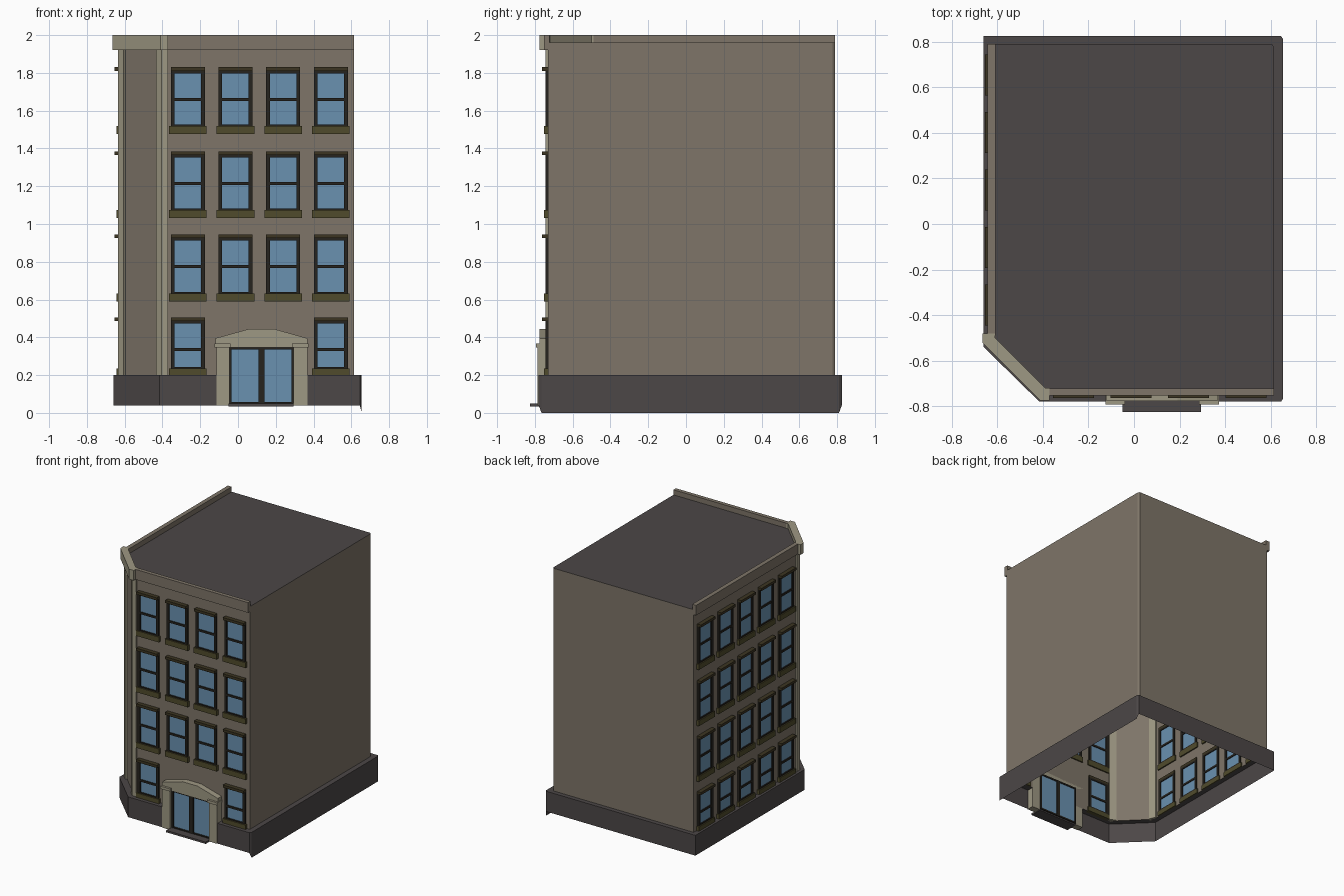
import bpy, bmesh

if "Cube" in bpy.data.objects:
    bpy.data.objects.remove(bpy.data.objects["Cube"])

def material(name, rgb):
    m = bpy.data.materials.new(name)
    lin = [((c / 255 + 0.055) / 1.055) ** 2.4 for c in rgb]
    m.diffuse_color = (*lin, 1)
    m.use_nodes = True
    m.node_tree.nodes["Principled BSDF"].inputs["Base Color"].default_value = m.diffuse_color
    return m

WALL = material("wall brown", (126, 117, 104))
STONE = material("light stone", (158, 152, 131))
DARK = material("dark grey", (76, 71, 71))
BLACK = material("frame black", (38, 35, 30))
GLASS = material("window blue", (106, 145, 176))
SILL = material("sill olive", (80, 75, 44))
LINTEL = material("lintel dark olive", (60, 53, 34))

def finish(name, bm, *mats):
    bmesh.ops.recalc_face_normals(bm, faces=bm.faces)
    me = bpy.data.meshes.new(name)
    bm.to_mesh(me)
    bm.free()
    for m in mats:
        me.materials.append(m)
    ob = bpy.data.objects.new(name, me)
    bpy.context.collection.objects.link(ob)
    return ob

def add_prism(bm, pts, vec):
    """Closed prism from a planar outline pushed along vec."""
    a = [bm.verts.new(p) for p in pts]
    b = [bm.verts.new([p[i] + vec[i] for i in range(3)]) for p in pts]
    n = len(a)
    bm.faces.new(a)
    bm.faces.new(b[::-1])
    for i in range(n):
        j = (i + 1) % n
        bm.faces.new((a[i], b[i], b[j], a[j]))

def add_box(bm, x0, x1, y0, y1, z0, z1):
    add_prism(bm, [(x0, y0, z0), (x1, y0, z0), (x1, y1, z0), (x0, y1, z0)], (0, 0, z1 - z0))

def column(name, pts, z0, z1, mat):
    bm = bmesh.new()
    add_prism(bm, [(x, y, z0) for x, y in pts], (0, 0, z1 - z0))
    return finish(name, bm, mat)

def swap(pts):
    """Mirror a plan outline across the cut corner."""
    return [(y + 0.11, x - 0.11) for x, y in pts]

# walls, open below, with the flat roof
plan = [(-0.40, -0.73), (0.615, -0.73), (0.615, 0.775), (0.605, 0.79),
        (-0.62, 0.79), (-0.62, -0.51)]
bm = bmesh.new()
low = [bm.verts.new((x, y, 0.2)) for x, y in plan]
top = [bm.verts.new((x, y, 1.96)) for x, y in plan]
for i in range(len(plan)):
    j = (i + 1) % len(plan)
    bm.faces.new((low[i], low[j], top[j], top[i]))
roof = bm.faces.new(top)
roof.material_index = 1
finish("walls_and_roof", bm, WALL, DARK)

# base skirt: sheet with a ledge, doorway gap, right side reaches the ground
outer = [(0.295, -0.78, 0.04), (0.645, -0.78, 0.04), (0.655, -0.765, 0), (0.655, 0.81, 0),
         (0.645, 0.825, 0.04), (-0.66, 0.825, 0.04), (-0.66, -0.54, 0.04),
         (-0.415, -0.78, 0.04), (-0.045, -0.78, 0.04)]
inner = [(0.295, -0.73), (0.615, -0.73), (0.615, -0.73), (0.615, 0.775), (0.605, 0.79),
         (-0.62, 0.79), (-0.62, -0.51), (-0.40, -0.73), (-0.045, -0.73)]
bm = bmesh.new()
b = [bm.verts.new(p) for p in outer]
t = [bm.verts.new((p[0], p[1], 0.2)) for p in outer]
n = [bm.verts.new((x, y, 0.2)) for x, y in inner]
for i in range(len(outer) - 1):
    bm.faces.new((b[i], b[i + 1], t[i + 1], t[i]))
    if inner[i] == inner[i + 1]:
        bm.faces.new((t[i], t[i + 1], n[i]))
    else:
        bm.faces.new((t[i], t[i + 1], n[i + 1], n[i]))
finish("base", bm, DARK)

# corner pilasters and their cornice
pilaster = [(-0.37, -0.72), (-0.37, -0.745), (-0.405, -0.745), (-0.435, -0.715), (-0.42, -0.70)]
column("corner_pilaster_front", pilaster, 0.2, 1.93, STONE)
column("corner_pilaster_left", swap(pilaster), 0.2, 1.93, STONE)
half = [(-0.37, -0.72), (-0.37, -0.775), (-0.41, -0.775)]
edge_in = [(-0.39, -0.72)]
column("corner_cornice", edge_in + half + swap(half)[::-1] + swap(edge_in), 1.92, 2.0, STONE)

# thin parapet bands on the two street walls
bm = bmesh.new()
add_box(bm, -0.38, 0.615, -0.753, -0.722, 1.92, 2.0)
add_box(bm, -0.642, -0.608, -0.49, 0.79, 1.92, 2.0)
finish("parapet", bm, WALL)

# windows
parts = {"window_frames": BLACK, "window_panes": GLASS,
         "window_sills": SILL, "window_lintels": LINTEL}
meshes = {k: bmesh.new() for k in parts}

def wall_box(part, side, u0, u1, z0, z1, d0, d1):
    if side == "front":
        add_box(meshes[part], u0, u1, -0.73 - d1, -0.73 - d0, z0, z1)
    else:
        add_box(meshes[part], -0.62 - d1, -0.62 - d0, u0, u1, z0, z1)

def window(side, u, z0, z1):
    """z0 is the sill top, z1 the lintel top."""
    f, g = 0.09, 0.07
    mid = z1 - 0.17
    for s in (-1, 1):
        a, c = sorted((u + s * f, u + s * g))
        wall_box("window_frames", side, a, c, z0, z1 - 0.018, -0.01, 0.014)
    for a, c in ((z0, z0 + 0.008), (mid - 0.008, mid + 0.008), (z1 - 0.032, z1 - 0.018)):
        wall_box("window_frames", side, u - g, u + g, a, c, -0.01, 0.013)
    wall_box("window_panes", side, u - g, u + g, z0 + 0.008, mid - 0.008, -0.004, 0.004)
    wall_box("window_panes", side, u - g, u + g, mid + 0.008, z1 - 0.032, -0.004, 0.005)
    wall_box("window_sills", side, u - 0.1, u + 0.1, max(z0 - 0.042, 0.2), z0, -0.01, 0.022)
    wall_box("window_lintels", side, u - f, u + f, z1 - 0.02, z1, -0.01, 0.033)

for floor, z1 in enumerate((0.506, 0.945, 1.385, 1.83)):
    z0 = 0.235 if floor == 0 else z1 - 0.312
    for i in range(4):
        if floor > 0 or i in (0, 3):
            window("front", -0.266 + 0.2525 * i, z0, z1)
    for i in range(5):
        window("left", -0.355 + 0.2525 * i, z0, z1)
for k, mat in parts.items():
    finish(k, meshes[k], mat)

# entrance: double door, posts, pediment and step
bm = bmesh.new()
for x0, x1 in ((-0.046, -0.034), (0.108, 0.14), (0.282, 0.295)):
    add_box(bm, x0, x1, -0.765, -0.72, 0.045, 0.347)
for z0, z1 in ((0.045, 0.057), (0.335, 0.347)):
    add_box(bm, -0.04, 0.29, -0.764, -0.721, z0, z1)
finish("door_frame", bm, BLACK)
bm = bmesh.new()
for x0, x1 in ((-0.034, 0.108), (0.14, 0.282)):
    add_box(bm, x0, x1, -0.752, -0.726, 0.057, 0.335)
finish("door_panes", bm, GLASS)
bm = bmesh.new()
for x0, x1 in ((-0.115, -0.045), (0.295, 0.367)):
    add_box(bm, x0, x1, -0.785, -0.73, 0.04, 0.347)
    add_box(bm, x0 - 0.01, x1 + 0.005, -0.793, -0.73, 0.347, 0.368)
finish("door_posts", bm, STONE)
bm = bmesh.new()
arch = [(-0.12, 0.368), (-0.045, 0.345), (0.295, 0.345), (0.367, 0.368),
        (0.367, 0.395), (0.19, 0.445), (0.06, 0.445), (-0.12, 0.395)]
add_prism(bm, [(x, -0.776, z) for x, z in arch], (0, 0.046, 0))
finish("door_pediment", bm, STONE)
bm = bmesh.new()
add_box(bm, -0.05, 0.295, -0.825, -0.73, 0.035, 0.05)
finish("door_step", bm, DARK)
